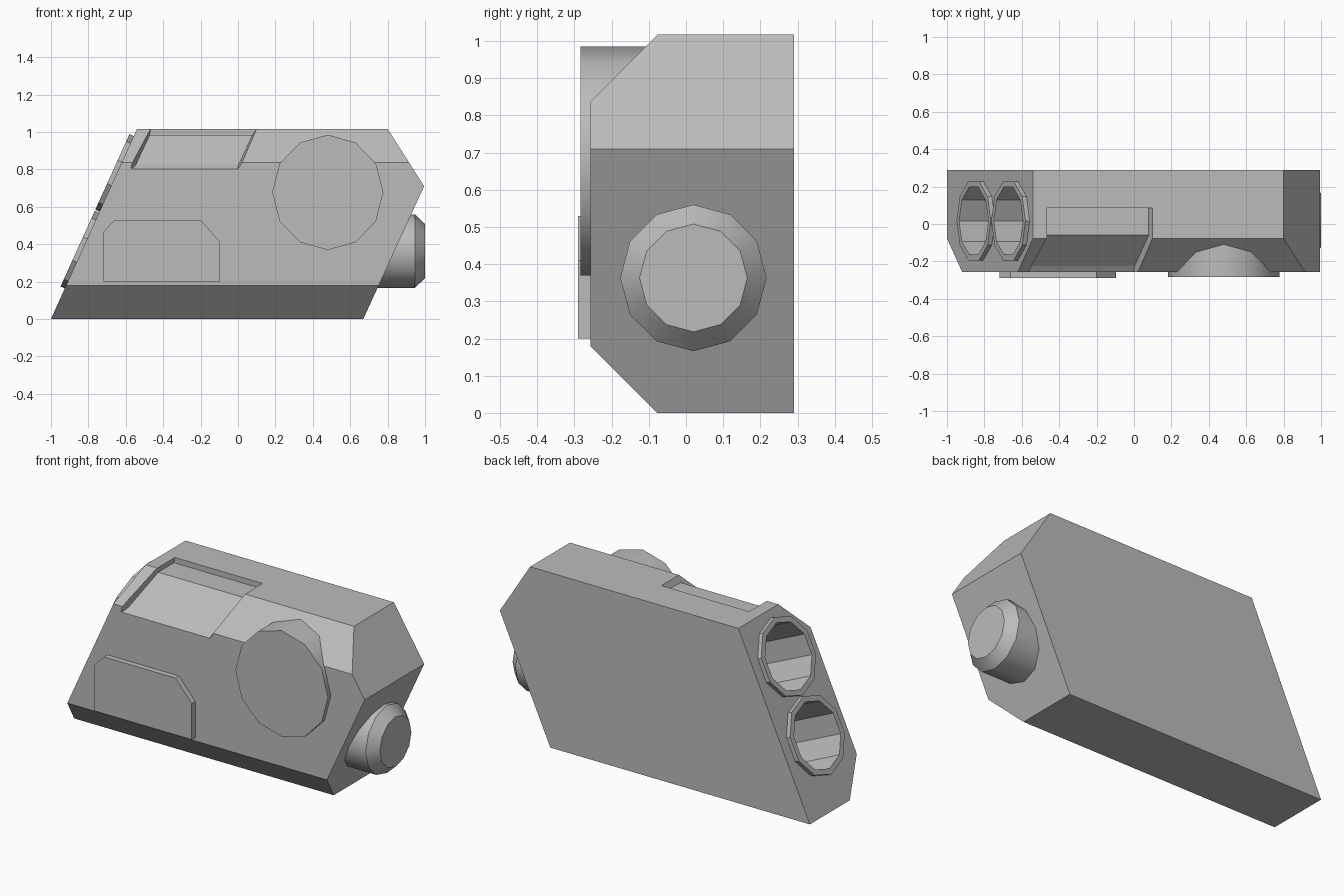
import bpy, bmesh, math
from mathutils import Matrix, Vector

if "Cube" in bpy.data.objects:
    bpy.data.objects.remove(bpy.data.objects["Cube"])

GREY = (0.5, 0.5, 0.5, 1)
grey = bpy.data.materials.new("plain_grey")
grey.use_nodes = True
grey.diffuse_color = GREY
grey.node_tree.nodes["Principled BSDF"].inputs["Base Color"].default_value = GREY


def finish(name, bm):
    bmesh.ops.recalc_face_normals(bm, faces=bm.faces[:])
    mesh = bpy.data.meshes.new(name)
    bm.to_mesh(mesh)
    bm.free()
    mesh.materials.append(grey)
    obj = bpy.data.objects.new(name, mesh)
    bpy.context.collection.objects.link(obj)
    return obj


def activate(obj):
    bpy.ops.object.select_all(action='DESELECT')
    obj.select_set(True)
    bpy.context.view_layer.objects.active = obj


def loft(name, loops):
    """Skin matching point loops and cap both ends."""
    bm = bmesh.new()
    rings = [[bm.verts.new(p) for p in loop] for loop in loops]
    n = len(rings[0])
    for a, b in zip(rings, rings[1:]):
        for i in range(n):
            j = (i + 1) % n
            bm.faces.new((a[i], a[j], b[j], b[i]))
    bm.faces.new(rings[0])
    bm.faces.new(rings[-1])
    return finish(name, bm)


def lathe(name, sides, matrix, profile):
    """Turned solid from (radius, height) pairs along local z."""
    turns = [2 * math.pi * i / sides for i in range(sides)]
    return loft(name, [[matrix @ Vector((r * math.cos(t), r * math.sin(t), h))
                        for t in turns] for r, h in profile])


def plate(name, outline, front, back):
    return loft(name, [[(x, y, z) for x, z in outline] for y in (front, back)])


def carve(obj, cutter):
    mod = obj.modifiers.new("carve", 'BOOLEAN')
    mod.operation = 'DIFFERENCE'
    mod.solver = 'EXACT'
    mod.object = cutter
    activate(obj)
    bpy.ops.object.modifier_apply(modifier=mod.name)


# Main body: slanted side outline with the two long front edges chamfered
TOP, FRONT, BACK, RIDGE = 1.017, -0.257, 0.29, -0.077
body = plate("body", [(-1, 0), (0.67, 0), (0.995, 0.71), (0.8, TOP), (-0.54, TOP)],
             FRONT, BACK)
bm = bmesh.new()
bm.from_mesh(body.data)
for z, side in ((TOP, 1), (0, -1)):
    cut = bmesh.ops.bisect_plane(bm, geom=bm.verts[:] + bm.edges[:] + bm.faces[:],
                                 plane_co=(0, RIDGE, z), plane_no=(0, -1, side),
                                 clear_outer=True)
    rim = [e for e in cut["geom_cut"] if isinstance(e, bmesh.types.BMEdge)]
    bmesh.ops.contextual_create(bm, geom=rim)
bmesh.ops.recalc_face_normals(bm, faces=bm.faces[:])
bm.to_mesh(body.data)
bm.free()

# Shallow window recess wrapped over the upper chamfer: (y, z, is_floor)
section = [(0.085, 0.985, 1), (-0.06, 0.985, 1), (-0.225, 0.825, 1),
           (-0.295, 0.775, 0), (-0.295, 0.855, 0), (-0.09, 1.055, 0), (0.085, 1.055, 0)]
recess = loft("recess_cutter", [
    [(x + 0.47 * (z - 0.8) + inset * floor, y, z) for y, z, floor in section]
    for x, inset in ((-0.58, 0.022), (0.003, -0.012))])
carve(body, recess)
bpy.data.objects.remove(recess)

# Two ten-sided rims with deep tubes on the slanted end
slope = Vector((0.46, 0, TOP)).normalized()
tilt = -math.atan2(slope.z, slope.x)
for name, z in (("lower", 0.366), ("upper", 0.776)):
    place = (Matrix.Translation((-1 + z * slope.x / slope.z, 0.017, z))
             @ Matrix.Rotation(tilt, 4, 'Y'))
    rim = lathe(name + "_tube_rim", 10, place, [(0.222, -0.03), (0.222, 0.025)])
    bore = lathe("bore_cutter", 10, place, [(0.19, -0.38), (0.19, 0.1)])
    carve(body, bore)
    carve(rim, bore)
    bpy.data.objects.remove(bore)

# Raised hatch with clipped upper corners
plate("front_hatch", [(-0.72, 0.2), (-0.72, 0.465), (-0.66, 0.53), (-0.2, 0.53),
                      (-0.095, 0.41), (-0.095, 0.2)], -0.29, -0.2)

# Large round boss on the front
disc = lathe("front_disc", 12, Matrix.Translation((0.48, 0, 0.677))
             @ Matrix.Rotation(math.pi / 2, 4, 'X')
             @ Matrix.Diagonal((0.965, 1, 1, 1)), [(0.308, -0.05), (0.308, 0.284)])

# Bevelled knob on the opposite end
knob = lathe("end_knob", 12, Matrix.Translation((0, 0.02, 0.363))
             @ Matrix.Rotation(math.pi / 2, 4, 'Y'),
             [(0.197, 0.7), (0.197, 0.945), (0.145, 1.0)])

for obj in (disc, knob):
    activate(obj)
    bpy.ops.object.shade_smooth_by_angle(angle=math.radians(32))
